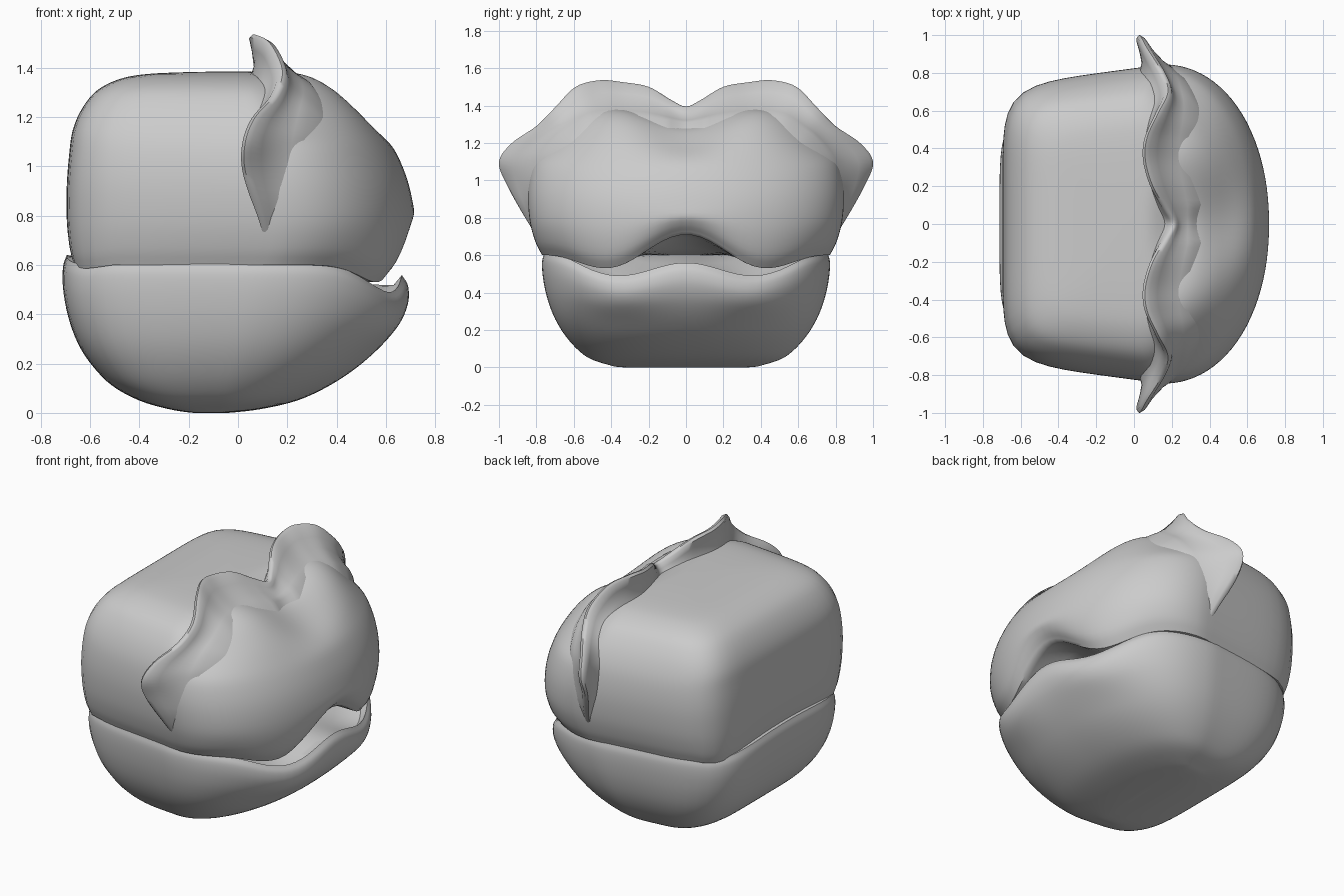
import bpy, math
from mathutils import Vector

if "Cube" in bpy.data.objects:
    bpy.data.objects.remove(bpy.data.objects["Cube"])


def spline(pts, n):
    # Catmull-Rom resampling of tuples of any length
    pts = [Vector(p) for p in pts]
    ext = [2 * pts[0] - pts[1]] + pts + [2 * pts[-1] - pts[-2]]
    out = []
    for i in range(1, len(ext) - 2):
        a, b, c, d = ext[i - 1:i + 3]
        for k in range(n):
            t = k / n
            out.append(0.5 * (2 * b + (c - a) * t + (2 * a - 5 * b + 4 * c - d) * t * t
                              + (3 * b - a - 3 * c + d) * t ** 3))
    return out + [pts[-1]]


def step(v, a, b):
    t = max(0, min(1, (v - a) / (b - a)))
    return t * t * (3 - 2 * t)


def outline(xb, xf, w, count, nb, nf, mid):
    # plan outline: boxy at the back, rounded and pointed at the front
    xc = xb + (xf - xb) * mid
    pts = []
    for i in range(count):
        t = 2 * math.pi * (i + 0.5) / count
        c, s = math.cos(t), math.sin(t)
        n = nf if c > 0 else nb
        r = (abs(c) ** n + abs(s) ** n) ** (-1 / n)
        x = xc + c * r * ((xf - xc) if c > 0 else (xc - xb))
        y = w * s * r * (1 + 0.095 * min(0, x - xc) / 0.6)
        pts.append((x, y))
    return pts


def make(name, verts, faces, angle=50):
    me = bpy.data.meshes.new(name)
    me.from_pydata(verts, [], faces)
    ob = bpy.data.objects.new(name, me)
    bpy.context.collection.objects.link(ob)
    bpy.context.view_layer.objects.active = ob
    ob.select_set(True)
    bpy.ops.object.mode_set(mode='EDIT')
    bpy.ops.mesh.select_all(action='SELECT')
    bpy.ops.mesh.normals_make_consistent(inside=False)
    bpy.ops.object.mode_set(mode='OBJECT')
    bpy.ops.object.shade_smooth_by_angle(angle=math.radians(angle))
    ob.select_set(False)
    return ob


def loft(name, rings):
    m = len(rings[0])
    faces = [(r * m + i, r * m + (i + 1) % m, (r + 1) * m + (i + 1) % m, (r + 1) * m + i)
             for r in range(len(rings) - 1) for i in range(m)]
    faces += [tuple(range(m)), tuple(range((len(rings) - 1) * m, len(rings) * m))]
    return make(name, [p for r in rings for p in r], faces)


def wave(x, y, base, amp, half, arch):
    # wavy mouth edge at the front, slight arch at the back
    y = abs(y)
    v = base + amp * math.cos(math.pi * min(y, half) / half)
    v *= 1 - step(y, half, 0.78)
    back = arch - 0.06 * min(1, (y / 0.68) ** 2)
    return v * step(x, 0.22, 0.56) + back * step(-x, 0.5, 0.68)


def shell(name, layers, rim, fade, shape, lift=None, cap_dip=0.0):
    N = 96
    rings = []
    for k in (0.04, 0.3, 0.55, 0.75, 0.88, 0.95):          # mouth surface
        z, xb, xf, w = layers[0]
        rings.append([(x * k, y * k, z + rim(x * k, y * k) - cap_dip * step(x * k, 0.2, 0.45))
                      for x, y in outline(xb, xf, w, N, *shape)])
    for z, xb, xf, w in spline(layers, 4):                  # outer wall
        f = 1 - step(abs(z - layers[0][0]), 0, fade)
        ring = []
        for x, y in outline(xb, xf, w, N, *shape):
            dz = rim(x, y) * f + (lift(x, y, z) if lift else 0)
            ring.append((x, y, z + dz))
        rings.append(ring)
    return loft(name, rings)


# Upper head
def brow(x, y, z):
    lobes = -0.03 - 0.05 * math.cos(math.pi * min(abs(y), 0.8) / 0.42)
    return lobes * step(z, 1.05, 1.33) * step(x, 0.05, 0.3)


shell("upper_head", [
    (0.60, -0.67, 0.64, 0.77), (0.67, -0.685, 0.69, 0.805), (0.78, -0.695, 0.715, 0.835),
    (0.92, -0.695, 0.695, 0.845), (1.05, -0.685, 0.645, 0.83), (1.15, -0.67, 0.58, 0.795),
    (1.24, -0.63, 0.50, 0.74), (1.31, -0.57, 0.42, 0.67), (1.355, -0.48, 0.34, 0.57),
    (1.375, -0.37, 0.25, 0.45), (1.383, -0.2, 0.12, 0.25), (1.385, -0.06, 0.0, 0.04)],
    lambda x, y: wave(x, y, 0.02, 0.09, 0.43, 0.025), 0.28, (7, 2.1, 0.61), brow)

# Lower jaw
shell("lower_jaw", [
    (0.605, -0.695, 0.665, 0.76), (0.56, -0.71, 0.69, 0.77), (0.48, -0.71, 0.69, 0.765),
    (0.38, -0.69, 0.655, 0.745), (0.28, -0.65, 0.585, 0.71), (0.19, -0.59, 0.49, 0.66),
    (0.11, -0.51, 0.37, 0.595), (0.05, -0.40, 0.24, 0.52), (0.015, -0.28, 0.09, 0.42),
    (0.0, -0.18, -0.04, 0.33), (0.0, -0.12, -0.08, 0.05)],
    lambda x, y: wave(x, y, -0.08, 0.035, 0.36, 0.035), 0.4, (5, 2.3, 0.54), cap_dip=0.04)

# Crest fin: (crest x, y, z, base x, y, z) for one side, then mirrored
half = [
    (.13, .77, .66, .13, .74, .66), (.09, .86, .80, .13, .79, .80),
    (.03, .96, .98, .12, .80, .96), (.03, 1.0, 1.10, .12, .78, 1.08),
    (.07, .93, 1.20, .13, .75, 1.15), (.15, .80, 1.29, .14, .69, 1.23),
    (.18, .70, 1.39, .15, .62, 1.28), (.13, .59, 1.50, .15, .53, 1.33),
    (.07, .46, 1.535, .14, .43, 1.35), (.06, .34, 1.525, .14, .33, 1.35),
    (.10, .20, 1.50, .16, .2, 1.34), (.17, .08, 1.43, .18, .08, 1.32)]
mirror = [(a, -b, c, d, -e, f) for a, b, c, d, e, f in reversed(half)]
path = spline(half + [(.21, 0, 1.395, .19, 0, 1.31)] + mirror, 5)
# cross-section: (height fraction, sideways offset); -1 is sunk into the head
section = [(-1, -.13), (.05, -.085), (.3, -.05), (.65, -.03), (.93, -.018), (1, 0),
           (.93, .02), (.65, .038), (.36, .07), (.14, .11), (0, .145), (-1, .23)]
fin = []
for p in path:
    crest, base = Vector(p[:3]), Vector(p[3:])
    d = crest - base
    h = min(1, d.length / 0.12)
    d.x = 0
    sunk = base - d.normalized() * 0.11
    fin.append([(sunk if f < 0 else base.lerp(crest, f)) + Vector((o * (0.4 + 0.6 * h), 0, 0))
                for f, o in section])
loft("crest_fin", fin)
